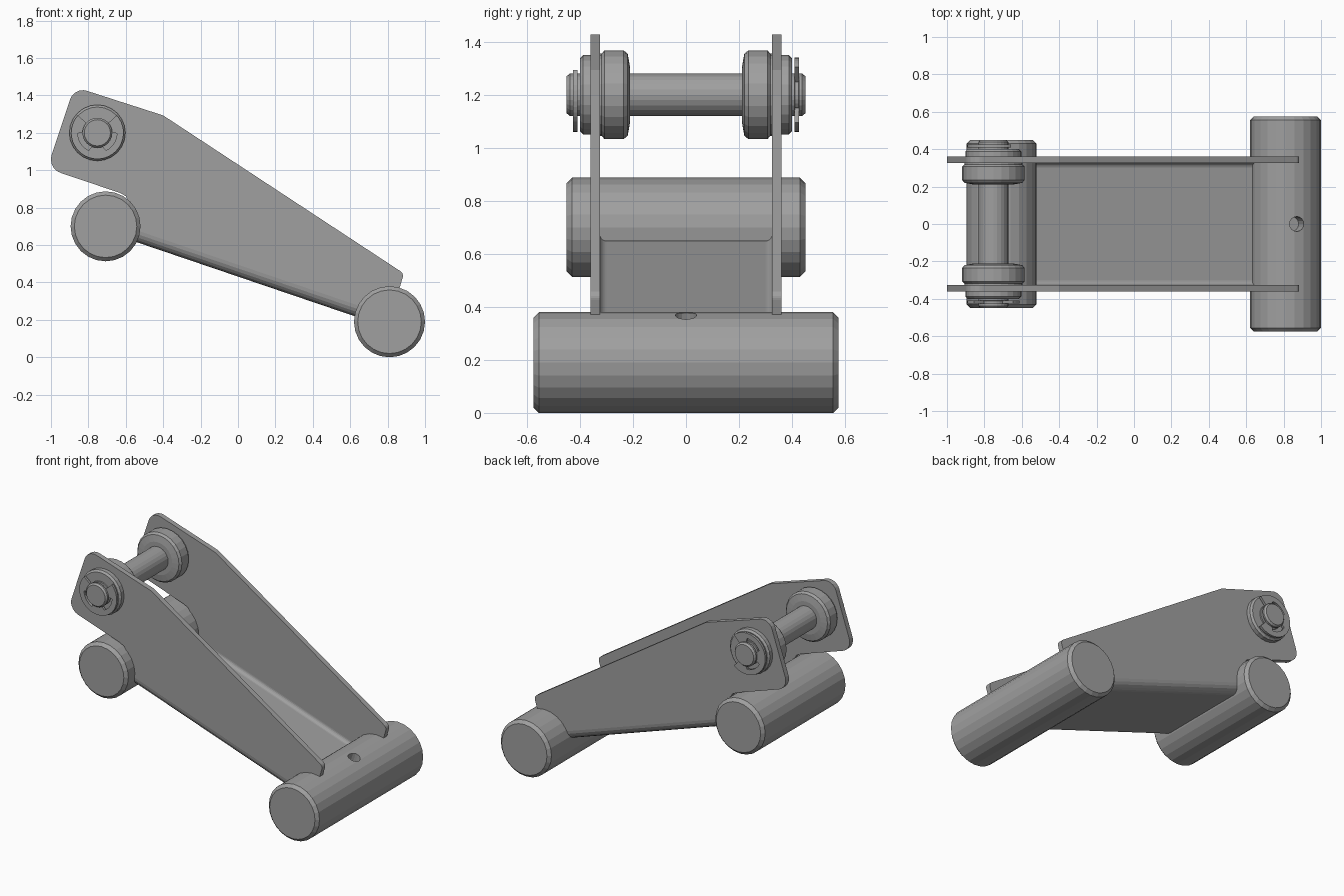
import bpy, bmesh
from math import sin, cos, pi, radians
from mathutils import Vector, Matrix

if "Cube" in bpy.data.objects:
    bpy.data.objects.remove(bpy.data.objects["Cube"])

# Dark grey steel
steel = bpy.data.materials.new("dark_steel")
steel.diffuse_color = (0.35, 0.35, 0.35, 1)
steel.use_nodes = True
steel.node_tree.nodes["Principled BSDF"].inputs["Base Color"].default_value = steel.diffuse_color


def finish(name, bm):
    bmesh.ops.recalc_face_normals(bm, faces=bm.faces[:])
    mesh = bpy.data.meshes.new(name)
    bm.to_mesh(mesh)
    bm.free()
    mesh.materials.append(steel)
    ob = bpy.data.objects.new(name, mesh)
    bpy.context.collection.objects.link(ob)
    return ob


def prism(name, a_ring, b_ring):
    """Solid between two matching rings of points."""
    bm = bmesh.new()
    a = [bm.verts.new(p) for p in a_ring]
    b = [bm.verts.new(p) for p in b_ring]
    n = len(a)
    bm.faces.new(a)
    bm.faces.new(b[::-1])
    for i in range(n):
        j = (i + 1) % n
        bm.faces.new((a[i], a[j], b[j], b[i]))
    return finish(name, bm)


def plate(name, outline, y0, y1):
    return prism(name, [(x, y0, z) for x, z in outline], [(x, y1, z) for x, z in outline])


def lathe(name, profile, cx, cz, sides=24):
    """Capped turned part along y; profile is (y, radius)."""
    bm = bmesh.new()
    rings = [[bm.verts.new((cx + r * cos(2 * pi * i / sides), y, cz + r * sin(2 * pi * i / sides)))
              for i in range(sides)] for y, r in profile]
    for a, b in zip(rings, rings[1:]):
        for i in range(sides):
            j = (i + 1) % sides
            bm.faces.new((a[i], a[j], b[j], b[i]))
    bm.faces.new(rings[0])
    bm.faces.new(rings[-1])
    return finish(name, bm)


def roller(name, y0, y1, r, cx, cz, c=0.02, sides=24):
    return lathe(name, [(y0, r - c), (y0 + c, r), (y1 - c, r), (y1, r - c)], cx, cz, sides)


def fillet(corners, steps=5):
    """Polygon with rounded corners; each corner is (x, z, radius)."""
    out = []
    for i, (x, z, r) in enumerate(corners):
        p = Vector((x, z))
        if r == 0:
            out.append((x, z))
            continue
        u = (Vector(corners[i - 1][:2]) - p).normalized()
        v = (Vector(corners[(i + 1) % len(corners)][:2]) - p).normalized()
        half = u.angle(v) / 2
        t = r * cos(half) / sin(half)
        c = p + (u + v).normalized() * (r / sin(half))
        a, b = p + u * t - c, p + v * t - c
        for k in range(steps + 1):
            out.append(tuple(c + a.lerp(b, k / steps).normalized() * r))
    return out


# Shared layout of the bent sheet: bend radii, half width, end points
R, r, W = 0.06, 0.025, 0.36
up = Vector((0.322, 0, 0.947))
left_end, right_end = Vector((-0.62, 0, 0.642)), Vector((0.74, 0, 0.18))
seam_l, seam_r = left_end + up * R, right_end + up * R

# Side plates
outline = fillet([(-0.875, 1.446, 0.07), (-0.40, 1.293, 0), (0.887, 0.448, 0.03),
                  (0.855, 0.34, 0), (seam_r.x, seam_r.z, 0), (seam_l.x, seam_l.z, 0),
                  (-0.60, 0.80, 0), (-0.585, 0.835, 0), (-0.60, 0.862, 0),
                  (-0.635, 0.88, 0), (-1.02, 1.01, 0.075)])
for side, s in (("front", -1), ("back", 1)):
    plate(side + "_side_plate", outline, s * (W - 0.035), s * W)

# Bent floor sheet joining the plates
arc = [k * pi / 10 for k in range(6)]
right_outer = [(W - R + R * sin(a), R - R * cos(a)) for a in arc]
right_inner = [(W - R + r * sin(a), R - r * cos(a)) for a in arc]
section = ([(-y, h) for y, h in right_outer[::-1]] + right_outer
           + right_inner[::-1] + [(-y, h) for y, h in right_inner])
prism("floor_sheet", *[[p + Vector((0, y, 0)) + up * h for y, h in section]
                       for p in (left_end, right_end)])

# Lower cross tubes
roller("left_cross_tube", -0.45, 0.45, 0.187, -0.708, 0.70)
tube = roller("right_cross_tube", -0.575, 0.575, 0.19, 0.81, 0.19)

# Radial hole in the right tube
bm = bmesh.new()
bmesh.ops.create_cone(bm, cap_ends=True, segments=16, radius1=0.04, radius2=0.04, depth=0.2,
                      matrix=Matrix.Translation(Vector((0.81, 0, 0.19)) + up * 0.2)
                      @ Matrix.Rotation(radians(18.8), 4, 'Y'))
cutter = finish("hole_cutter", bm)
cutter.hide_render = True
mod = tube.modifiers.new("hole", 'BOOLEAN')
mod.operation = 'DIFFERENCE'
mod.solver = 'EXACT'
mod.object = cutter
bpy.context.view_layer.objects.active = tube
bpy.ops.object.modifier_apply(modifier=mod.name)
bpy.data.objects.remove(cutter)

# Pin with retaining grooves
PX, PZ = -0.752, 1.20
half = [(0.410, 0.08), (0.411, 0.066), (0.425, 0.066), (0.426, 0.08), (0.438, 0.08), (0.45, 0.07)]
lathe("pivot_pin", [(-y, q) for y, q in half[::-1]] + half, PX, PZ)

# Inner collars, outer collars and retaining clips
for side, s, facing in (("front", -1, 90), ("back", 1, 0)):
    lathe(side + "_inner_collar", [(s * y, q) for y, q in (
        (0.212, 0.11), (0.22, 0.155), (0.235, 0.167), (0.308, 0.167), (0.318, 0.155), (0.327, 0.155))],
        PX, PZ)
    lathe(side + "_outer_collar", [(s * y, q) for y, q in (
        (0.355, 0.15), (0.388, 0.15), (0.40, 0.138))], PX, PZ)
    outer, inner = [], []
    for k in range(31):
        t = 48 + k * 264 / 30
        a = radians(facing + t)
        tooth = k < 5 or k > 25 or 13 <= k <= 17
        q = 0.066 if tooth else 0.105
        outer.append((PX + 0.14 * cos(a), PZ + 0.14 * sin(a)))
        inner.append((PX + q * cos(a), PZ + q * sin(a)))
    plate(side + "_retaining_clip", outer + inner[::-1], s * 0.41, s * 0.426)
